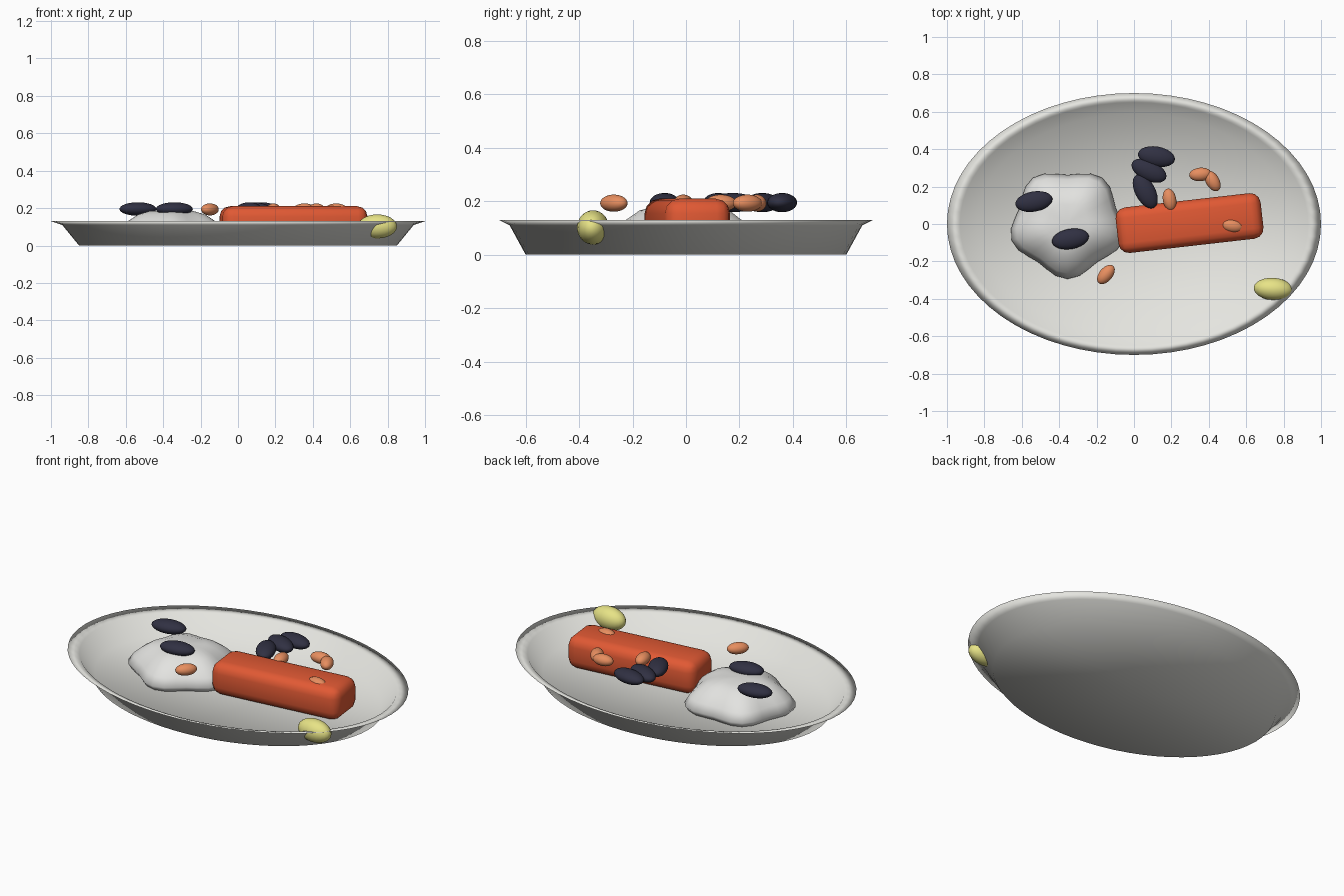
import bpy
import bmesh
from math import cos, sin, pi, radians

cube = bpy.data.objects.get("Cube")
if cube:
    bpy.data.objects.remove(cube, do_unlink=True)


def material(name, rgb):
    mat = bpy.data.materials.new(name)
    mat.use_nodes = True
    mat.diffuse_color = (*rgb, 1)
    mat.node_tree.nodes["Principled BSDF"].inputs["Base Color"].default_value = (*rgb, 1)
    return mat


china = material("china grey", (0.78, 0.78, 0.74))
rice_white = material("rice white", (0.77, 0.77, 0.75))
salmon = material("salmon orange", (0.75, 0.10, 0.034))
almond = material("almond tan", (0.80, 0.27, 0.115))
bean = material("bean black", (0.03, 0.03, 0.055))
lemon = material("lemon yellow", (0.80, 0.77, 0.24))


def finish(bm, name, mat, location=(0, 0, 0), turn=0):
    bmesh.ops.recalc_face_normals(bm, faces=bm.faces)
    for face in bm.faces:
        face.smooth = True
    mesh = bpy.data.meshes.new(name)
    bm.to_mesh(mesh)
    bm.free()
    mesh.materials.append(mat)
    obj = bpy.data.objects.new(name, mesh)
    obj.location = location
    obj.rotation_euler.z = radians(turn)
    bpy.context.collection.objects.link(obj)
    return obj


def loft(rings):
    """Skin closed rings of points, with a fan cap at each end."""
    bm = bmesh.new()
    loops = [[bm.verts.new(p) for p in ring] for ring in rings]
    for low, high in zip(loops, loops[1:]):
        for i in range(len(low)):
            j = (i + 1) % len(low)
            bm.faces.new((low[i], low[j], high[j], high[i]))
    caps = [bm.faces.new(loops[0]), bm.faces.new(loops[-1])]
    bmesh.ops.poke(bm, faces=caps)
    return bm


def ellipsoid(name, mat, location, radii, turn):
    bm = bmesh.new()
    bmesh.ops.create_uvsphere(bm, u_segments=24, v_segments=16, radius=1)
    bmesh.ops.scale(bm, vec=radii, verts=bm.verts)
    return finish(bm, name, mat, location, turn)


# Oval plate with a flared rim: underside, rim, then inside floor
def oval(rx, ry, z, n=64):
    return [(rx * cos(2 * pi * i / n), ry * sin(2 * pi * i / n), z) for i in range(n)]


plate_profile = [(0.85, 0.60, 0), (0.94, 0.66, 0.11), (1.0, 0.70, 0.13),
                 (0.93, 0.65, 0.115), (0.84, 0.59, 0.02)]
finish(loft([oval(*p) for p in plate_profile]), "plate", china)


# Rice mound with a rounded five-sided outline
def five_sided(scale, z, n=30):
    ring = []
    for i in range(n):
        a = 2 * pi * i / n - pi / 2
        r = 0.315 * scale * (0.93 + 0.07 * cos(5 * (a + pi / 2)))
        ring.append((r * cos(a), r * sin(a) * 0.95, z))
    return ring


mound_profile = [(0.92, 0.015), (1.0, 0.05), (0.9, 0.095), (0.77, 0.13),
                 (0.6, 0.165), (0.38, 0.185)]
finish(loft([five_sided(*p) for p in mound_profile]), "rice_mound", rice_white,
       (-0.355, 0.005, 0))

# Fish fillet: a rounded block lying across the plate
bm = bmesh.new()
bmesh.ops.create_cube(bm, size=1)
bmesh.ops.scale(bm, vec=(0.78, 0.245, 0.19), verts=bm.verts)
bmesh.ops.bevel(bm, geom=bm.edges[:], offset=0.055, segments=3, profile=0.5, affect='EDGES')
finish(bm, "fish_fillet", salmon, (0.297, 0.005, 0.115), 6.5)

# Black beans: x, y, turn
beans = [(-0.535, 0.12, 10), (-0.34, -0.08, 10), (0.12, 0.36, -10),
         (0.08, 0.285, -25), (0.06, 0.175, -62)]
for i, (x, y, turn) in enumerate(beans):
    ellipsoid(f"black_bean_{i + 1}", bean, (x, y, 0.195), (0.1, 0.054, 0.036), turn)

# Almonds: x, y, turn
almonds = [(-0.15, -0.27, 50), (0.19, 0.13, -80), (0.355, 0.265, 5),
           (0.42, 0.23, -60), (0.525, -0.01, -10)]
for i, (x, y, turn) in enumerate(almonds):
    ellipsoid(f"almond_{i + 1}", almond, (x, y, 0.193), (0.06, 0.036, 0.032), turn)

# Lemon wedge resting through the rim
wedge = ellipsoid("lemon_wedge", lemon, (0.745, -0.348, 0.102), (0.105, 0.06, 0.064), -4)
